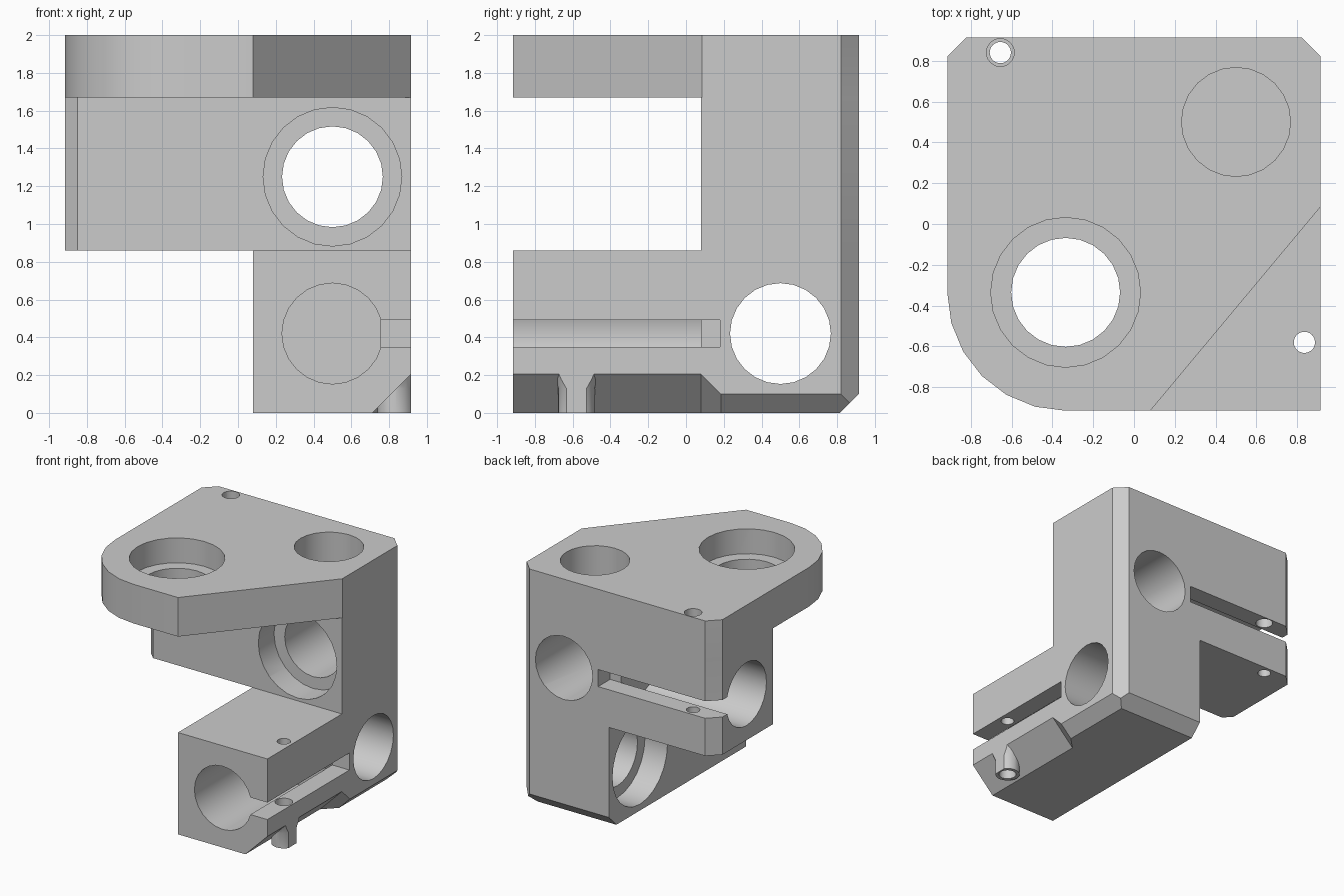
import bpy, bmesh, math
from mathutils import Vector, Matrix

if "Cube" in bpy.data.objects:
    bpy.data.objects.remove(bpy.data.objects["Cube"])

E = 0.915            # half width of the bracket
BORE, SEAT = 0.267, 0.367
AXES = {"X": Matrix.Rotation(math.pi / 2, 4, "Y"),
        "Y": Matrix.Rotation(-math.pi / 2, 4, "X"),
        "Z": Matrix.Identity(4)}

metal = bpy.data.materials.new("grey metal")
metal.use_nodes = True
GREY = (0.6, 0.6, 0.6, 1)
metal.diffuse_color = GREY
metal.node_tree.nodes["Principled BSDF"].inputs["Base Color"].default_value = GREY


def finish(name, bm):
    bmesh.ops.recalc_face_normals(bm, faces=bm.faces)
    mesh = bpy.data.meshes.new(name)
    bm.to_mesh(mesh)
    bm.free()
    mesh.materials.append(metal)
    ob = bpy.data.objects.new(name, mesh)
    bpy.context.collection.objects.link(ob)
    return ob


def prism(name, plan, z0, z1):
    """Extrude a plan outline upwards."""
    bm = bmesh.new()
    face = bm.faces.new([bm.verts.new((x, y, z0)) for x, y in plan])
    top = bmesh.ops.extrude_face_region(bm, geom=[face])["geom"]
    bmesh.ops.translate(bm, vec=(0, 0, z1 - z0),
                        verts=[v for v in top if isinstance(v, bmesh.types.BMVert)])
    return finish(name, bm)


def box(name, lo, hi):
    (x0, y0, z0), (x1, y1, z1) = lo, hi
    return prism(name, [(x0, y0), (x1, y0), (x1, y1), (x0, y1)], z0, z1)


def hull(name, points):
    bm = bmesh.new()
    for p in points:
        bm.verts.new(p)
    bmesh.ops.convex_hull(bm, input=bm.verts)
    return finish(name, bm)


def rod(name, axis, start, length, r, r2=None):
    """Cylinder or cone running from start along the positive axis."""
    bm = bmesh.new()
    bmesh.ops.create_cone(bm, cap_ends=True, segments=24, radius1=r,
                          radius2=r2 or r, depth=length)
    bmesh.ops.translate(bm, verts=bm.verts, vec=(0, 0, length / 2))
    bmesh.ops.transform(bm, verts=bm.verts,
                        matrix=Matrix.Translation(Vector(start)) @ AXES[axis])
    return finish(name, bm)


def combine(target, tool, operation="DIFFERENCE"):
    mod = target.modifiers.new("combine", "BOOLEAN")
    mod.operation, mod.solver, mod.object = operation, "EXACT", tool
    bpy.context.view_layer.objects.active = target
    bpy.ops.object.modifier_apply(modifier=mod.name)
    bpy.data.objects.remove(tool)


def corner(y, s):
    """Cross-section of a bevel of size s on the lower right edge."""
    return [(E - s - 0.1, y, -0.1), (E + 0.1, y, s + 0.1), (E + 0.1, y, -0.1)]


# Top plate, upper cross arm and lower forward arm
C, R = (-0.335, -0.335), 0.58
arc = [(C[0] + R * math.cos(a), C[1] + R * math.sin(a))
       for a in (math.radians(180 + 15 * i) for i in range(7))]
back = [(E, 0.82), (0.82, E)]
back_left = [(-0.82, E), (-E, 0.82)]
body = prism("corner_bracket", arc + [(0.08, -E), (E, 0.085)] + back + back_left, 1.67, 2)
arm = prism("upper_arm", [(-0.85, 0.08), (E, 0.08)] + back + back_left + [(-E, 0.145)],
            0.86, 1.67)
combine(body, arm, "UNION")
arm = prism("lower_arm", [(0.08, -E), (E, -E)] + back + [(0.08, E)], 0, 0.86)
combine(body, arm, "UNION")

# Bevels under the lower arm, leaving a screw boss standing
deep = hull("deep_bevel", corner(-1, 0.205) + corner(0.08, 0.205) + corner(0.28, 0.005))
SCREW = (0.835, -0.58)
combine(deep, rod("boss", "Z", (*SCREW, -0.3), 0.7, 0.097))
combine(deep, rod("boss_flare", "Z", (*SCREW, 0.13), 0.09, 0.097, 0.128))
combine(body, deep)
combine(body, hull("right_bevel", corner(0.08, 0.1) + corner(1.1, 0.1)))
combine(body, hull("back_bevel", [(x, y, z) for x in (0, 1.1) for y, z in
                                  ((E - 0.2, -0.1), (E + 0.1, 0.2), (E + 0.1, -0.1))]))

# Blind rod sockets, one in each direction
combine(body, rod("socket", "X", (-1, 0.5, 1.25), 1.08, BORE))
combine(body, rod("socket", "Y", (0.5, -1, 0.42), 1.08, BORE))
combine(body, rod("socket", "Z", (0.5, 0.5, 1.67), 0.5, BORE))

# Through bores with stepped seats
combine(body, rod("bore", "X", (0, 0.5, 0.42), 1.1, BORE))
combine(body, rod("seat", "X", (0, 0.5, 0.42), 0.29, SEAT))
combine(body, rod("bore", "Y", (0.5, 0, 1.25), 1.1, BORE))
combine(body, rod("seat", "Y", (0.5, 0, 1.25), 0.29, SEAT))
combine(body, rod("bore", "Z", (*C, 1.5), 0.6, BORE))
combine(body, rod("seat", "Z", (*C, 1.79), 0.3, SEAT))

# Clamp slits
combine(body, box("slit", (0.755, -1, 0.348), (1, 0.18, 0.492)))
combine(body, box("slit", (-1, 0.755, 1.178), (0.18, 1, 1.322)))

# Clamp screw holes, wide on the head side and narrow on the thread side
for (x, y), wide, narrow in ((SCREW, -0.1, 0.42), ((-0.655, 0.84), 1.25, 0.75)):
    combine(body, rod("screw_hole", "Z", (x, y, wide), 0.52 if wide < 0 else 0.85, 0.068))
    combine(body, rod("thread_hole", "Z", (x, y, narrow), 0.5, 0.052))

bpy.ops.object.select_all(action="DESELECT")
body.select_set(True)
bpy.context.view_layer.objects.active = body
bpy.ops.object.shade_smooth_by_angle(angle=math.radians(25))
